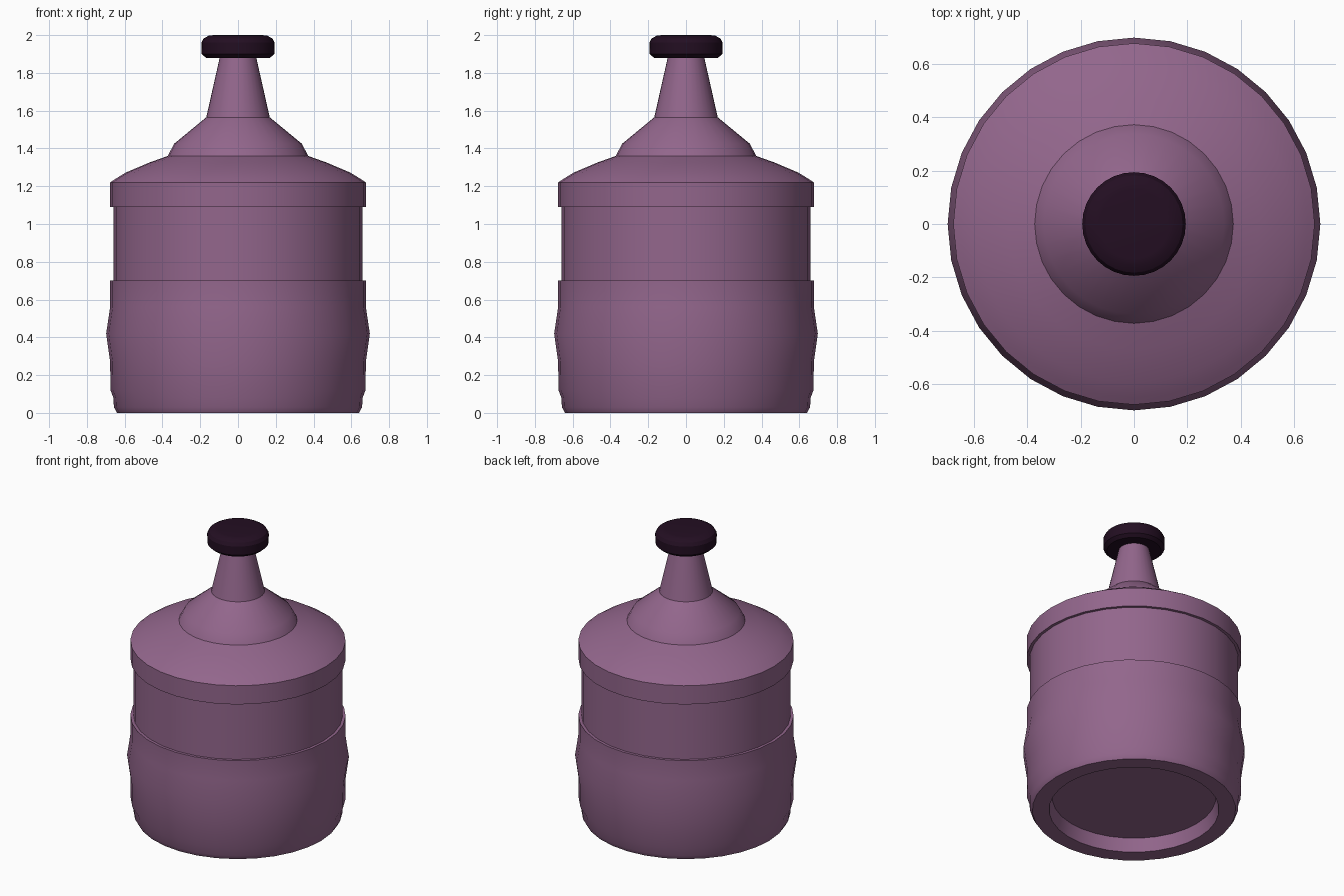
import bpy, bmesh, math

cube = bpy.data.objects.get("Cube")
if cube:
    bpy.data.objects.remove(cube, do_unlink=True)

SIDES = 32


def material(name, rgb):
    mat = bpy.data.materials.new(name)
    mat.use_nodes = True
    mat.diffuse_color = (*rgb, 1)
    bsdf = next(n for n in mat.node_tree.nodes if n.type == 'BSDF_PRINCIPLED')
    bsdf.inputs["Base Color"].default_value = (*rgb, 1)
    return mat


def lathe(name, profile, mat):
    """Turn a (radius, height) profile around z; radius 0 becomes a pole."""
    bm = bmesh.new()
    rings = []
    for r, z in profile:
        if r == 0:
            rings.append([bm.verts.new((0, 0, z))] * SIDES)
            continue
        angles = [math.tau * i / SIDES for i in range(SIDES)]
        rings.append([bm.verts.new((r * math.cos(a), r * math.sin(a), z)) for a in angles])
    for low, high in zip(rings, rings[1:]):
        for i in range(SIDES):
            j = (i + 1) % SIDES
            corners = dict.fromkeys((low[i], low[j], high[j], high[i]))
            bm.faces.new(list(corners))
    mesh = bpy.data.meshes.new(name)
    bm.to_mesh(mesh)
    bm.free()
    mesh.materials.append(mat)
    obj = bpy.data.objects.new(name, mesh)
    bpy.context.collection.objects.link(obj)
    bpy.ops.object.select_all(action='DESELECT')
    obj.select_set(True)
    bpy.context.view_layer.objects.active = obj
    bpy.ops.object.shade_smooth_by_angle(angle=math.radians(30))
    return obj


purple = material("dusty purple", (0.29, 0.133, 0.262))
dark = material("dark plum", (0.017, 0.0045, 0.016))

# Bulging lower body with a recessed underside and a ledge on top
lathe("lower_body", [(0, 0.09), (0.515, 0.09), (0.535, 0), (0.64, 0), (0.657, 0.03),
                     (0.66, 0.08), (0.675, 0.12), (0.677, 0.27), (0.698, 0.42),
                     (0.677, 0.56), (0.677, 0.70), (0.658, 0.70)], purple)

# Straight middle wall
lathe("middle_wall", [(0.658, 0.70), (0.658, 1.09)], purple)

# Overhanging collar and domed shoulder
lathe("collar", [(0.658, 1.09), (0.677, 1.09), (0.677, 1.22)], purple)
lathe("shoulder", [(0.677, 1.22), (0.65, 1.238), (0.595, 1.272), (0.47, 1.325),
                   (0.372, 1.36)], purple)

# Flared cone and tapering neck
lathe("cone", [(0.372, 1.36), (0.338, 1.425), (0.168, 1.565)], purple)
lathe("neck", [(0.168, 1.565), (0.097, 1.88)], purple)

# Dark round knob
lathe("knob", [(0, 1.88), (0.17, 1.88), (0.192, 1.90), (0.194, 1.96), (0.182, 1.982),
               (0.155, 1.997), (0.13, 2.0), (0, 2.0)], dark)
